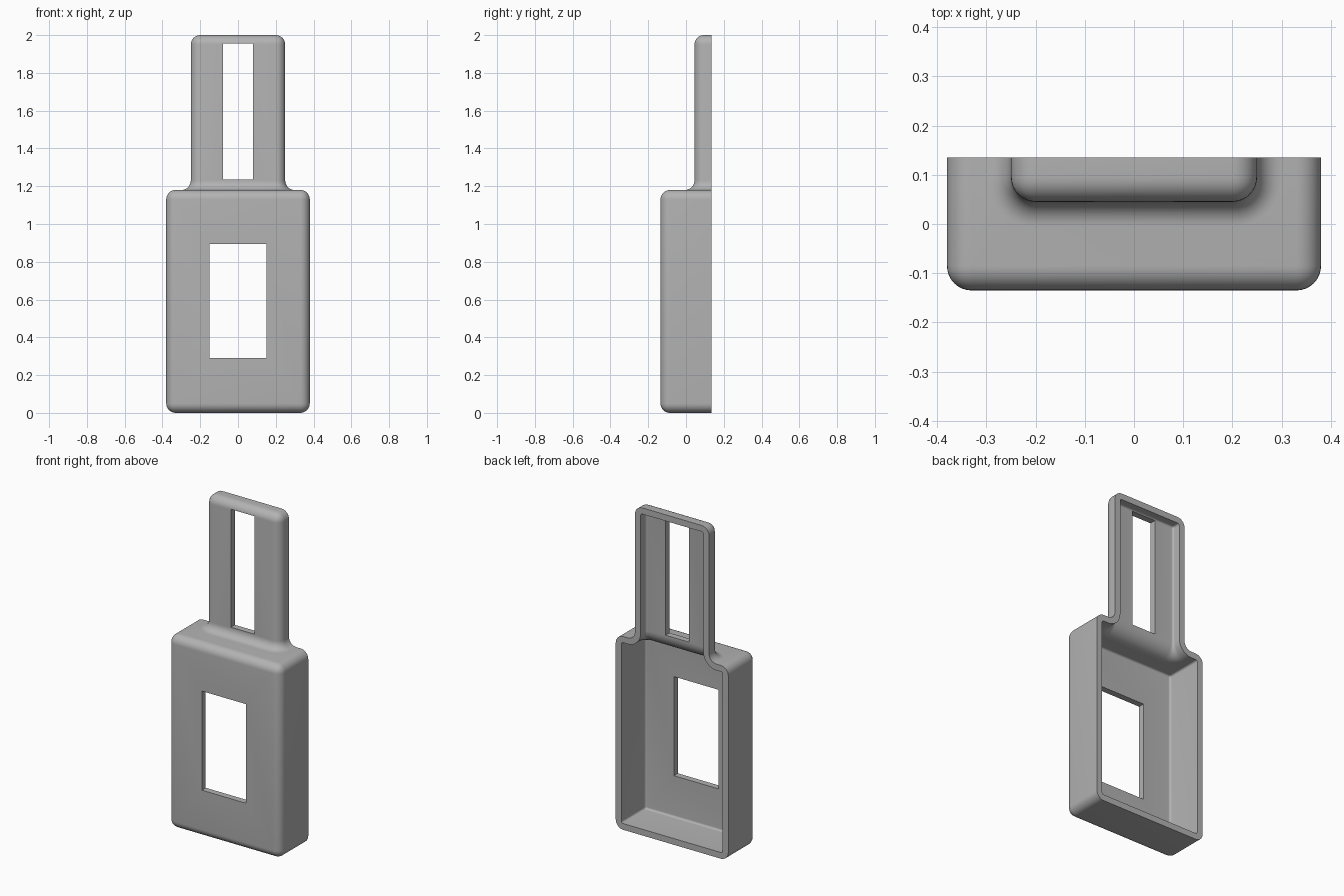
import bpy
import bmesh

cube = bpy.data.objects.get("Cube")
if cube:
    bpy.data.objects.remove(cube, do_unlink=True)

BODY_X, NECK_X = 0.38, 0.25
FRONT, NECK_FRONT, BACK = -0.135, 0.045, 0.135
SHOULDER, TOP = 1.18, 2.0
RADIUS, WALL, SEGMENTS = 0.05, 0.038, 8

# Plain grey plastic
grey = bpy.data.materials.new("grey plastic")
grey.use_nodes = True
colour = (0.45, 0.45, 0.45, 1.0)
grey.diffuse_color = colour
grey.node_tree.nodes["Principled BSDF"].inputs["Base Color"].default_value = colour


def near(a, b):
    return abs(a - b) < 1e-4


def on_back(edge):
    return all(near(v.co.y, BACK) for v in edge.verts)


def round_edges(bm, edges):
    bmesh.ops.bevel(bm, geom=edges, offset=RADIUS, offset_type='OFFSET',
                    segments=SEGMENTS, profile=0.5, affect='EDGES',
                    clamp_overlap=False)


def add_object(name, bm):
    mesh = bpy.data.meshes.new(name)
    bm.to_mesh(mesh)
    bm.free()
    obj = bpy.data.objects.new(name, mesh)
    bpy.context.collection.objects.link(obj)
    mesh.materials.append(grey)
    return obj


def window_cutter(name, half_width, low, high):
    bm = bmesh.new()
    bmesh.ops.create_cube(bm, size=1)
    for v in bm.verts:
        v.co = (v.co.x * 2 * half_width, v.co.y, low + (v.co.z + 0.5) * (high - low))
    obj = add_object(name, bm)
    obj.hide_render = True
    return obj


# Wide body, with the narrow neck extruded from a notch in its top
bm = bmesh.new()
outline = [(-BODY_X, BACK), (-BODY_X, FRONT), (BODY_X, FRONT), (BODY_X, BACK),
           (NECK_X, BACK), (NECK_X, NECK_FRONT), (-NECK_X, NECK_FRONT), (-NECK_X, BACK)]
shoulder = [bm.verts.new((x, y, SHOULDER)) for x, y in outline]
base = [bm.verts.new((x, y, 0)) for x, y in outline[:4]]
tip = [bm.verts.new((x, y, TOP)) for x, y in outline[4:]]
bm.faces.new(shoulder)
bm.faces.new(base[::-1])
bm.faces.new(tip[::-1])
for i in range(3):
    bm.faces.new((base[i], base[i + 1], shoulder[i + 1], shoulder[i]))
    bm.faces.new((shoulder[4 + i], shoulder[5 + i], tip[i + 1], tip[i]))
bm.faces.new((base[3], base[0], shoulder[0], shoulder[7], tip[3],
              tip[0], shoulder[4], shoulder[3]))
bmesh.ops.recalc_face_normals(bm, faces=bm.faces[:])


def is_joint(edge):
    return (not on_back(edge) and edge.calc_face_angle(0) > 0.5 and
            all(near(v.co.z, SHOULDER) and abs(v.co.x) < NECK_X + 0.001
                and v.co.y > NECK_FRONT - 0.001 for v in edge.verts))


# Round the outer edges, then fillet the neck into the shoulder
round_edges(bm, [e for e in bm.edges if not on_back(e) and not is_joint(e)])
round_edges(bm, [e for e in bm.edges if is_joint(e)])

# Open the back
back = [f for f in bm.faces if all(near(v.co.y, BACK) for v in f.verts)]
bmesh.ops.delete(bm, geom=back, context='FACES')
shell = add_object("housing_shell", bm)

# Wall thickness and the two windows
solid = shell.modifiers.new("wall", 'SOLIDIFY')
solid.thickness = WALL
solid.offset = -1
solid.use_even_offset = True
cutters = [window_cutter("body_window_cutter", 0.15, 0.29, 0.895),
           window_cutter("neck_slot_cutter", 0.08, 1.235, 1.955)]
for cutter in cutters:
    cut = shell.modifiers.new(cutter.name, 'BOOLEAN')
    cut.operation = 'DIFFERENCE'
    cut.solver = 'EXACT'
    cut.object = cutter

bpy.ops.object.select_all(action='DESELECT')
shell.select_set(True)
bpy.context.view_layer.objects.active = shell
for modifier in list(shell.modifiers):
    bpy.ops.object.modifier_apply(modifier=modifier.name)
for cutter in cutters:
    bpy.data.objects.remove(cutter, do_unlink=True)
bpy.ops.object.shade_smooth_by_angle(angle=0.6)
